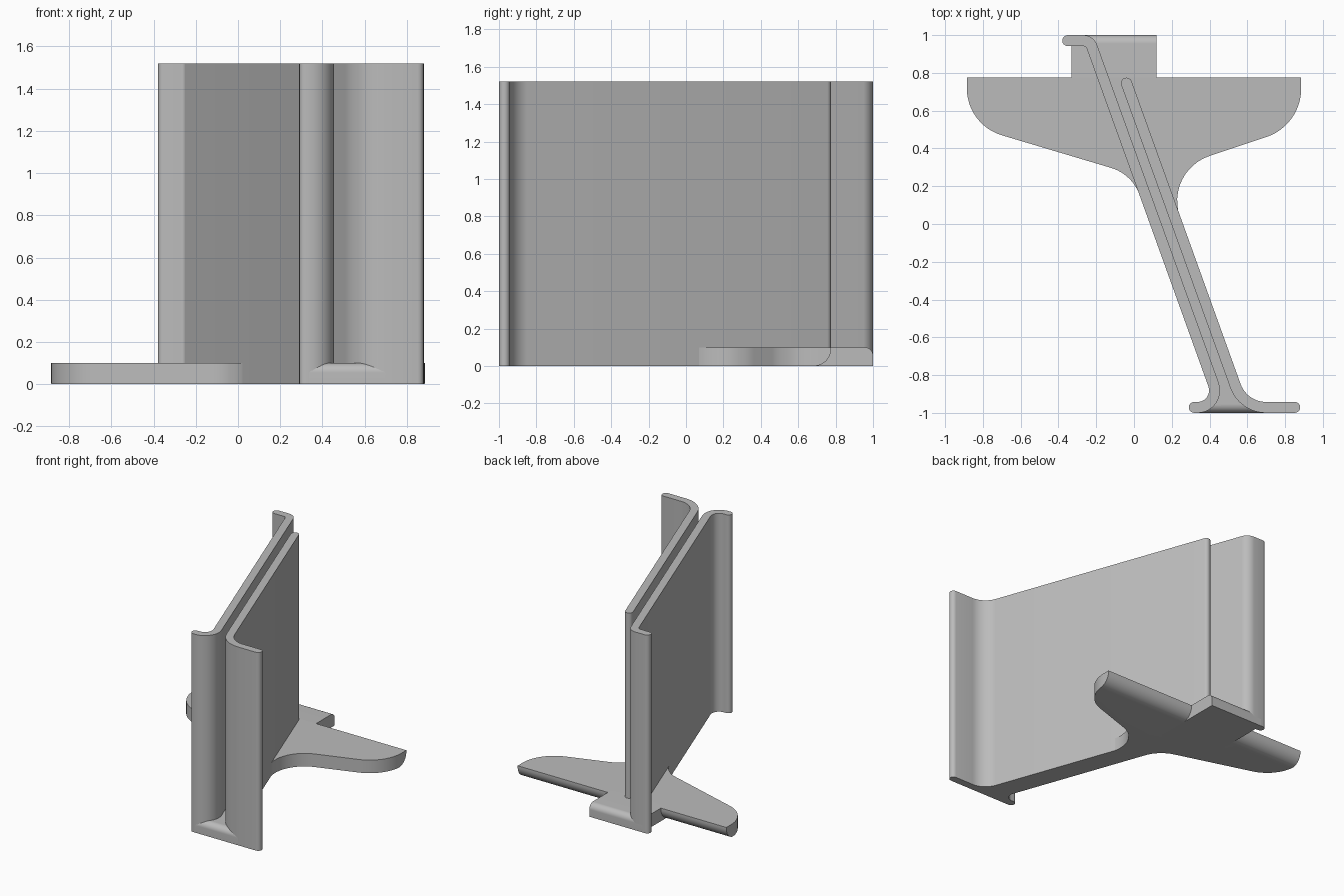
import bpy, bmesh, math
from mathutils import Vector

if "Cube" in bpy.data.objects:
    bpy.data.objects.remove(bpy.data.objects["Cube"])

HEIGHT, PLATE, HALF = 1.52, 0.10, 0.029   # wall height, base thickness, half wall thickness
SLOPE = -0.36                             # sideways lean of the walls in plan

grey = bpy.data.materials.new("plain_grey")
grey.use_nodes = True
grey.diffuse_color = (0.5, 0.5, 0.5, 1)
grey.node_tree.nodes["Principled BSDF"].inputs["Base Color"].default_value = (0.5, 0.5, 0.5, 1)


def fillet(corners, steps=12):
    """Path from (x, y) or (x, y, radius) corners, with the radii rounded."""
    pts = [Vector(c[:2]) for c in corners]
    path = []
    for i, c in enumerate(corners):
        p = pts[i]
        if len(c) < 3:
            path.append(p)
            continue
        a = (pts[i - 1] - p).normalized()
        b = (pts[(i + 1) % len(pts)] - p).normalized()
        half = a.angle(b) / 2
        start = p + a * c[2] / math.tan(half)
        centre = p + (a + b).normalized() * c[2] / math.sin(half)
        arm = start - centre
        turn = math.pi - 2 * half
        side = 1 if a.x * b.y - a.y * b.x < 0 else -1
        for k in range(steps + 1):
            t = side * turn * k / steps
            path.append(centre + Vector((arm.x * math.cos(t) - arm.y * math.sin(t),
                                         arm.x * math.sin(t) + arm.y * math.cos(t))))
    return path


def strip(path, steps=8):
    """Constant-thickness outline around a path, with round ends."""
    n = len(path)
    tangents = [(path[min(i + 1, n - 1)] - path[max(i - 1, 0)]).normalized() for i in range(n)]
    normals = [Vector((-t.y, t.x)) * HALF for t in tangents]

    def cap(p, nrm, t):
        return [p + nrm * math.cos(math.pi * k / steps) + t * HALF * math.sin(math.pi * k / steps)
                for k in range(1, steps)]
    left = [p + m for p, m in zip(path, normals)]
    right = [p - m for p, m in zip(path, normals)]
    return (left + cap(path[-1], normals[-1], tangents[-1]) + right[::-1]
            + cap(path[0], -normals[0], -tangents[0]))


def prism(name, outline, low, high, along_x=False):
    """Extrude a plan outline upwards, or a (y, z) profile along x."""
    bm = bmesh.new()
    place = (lambda p: (low, p.x, p.y)) if along_x else (lambda p: (p.x, p.y, low))
    face = bm.faces.new([bm.verts.new(place(p)) for p in outline])
    new = bmesh.ops.extrude_face_region(bm, geom=[face])["geom"]
    rise = Vector((high - low, 0, 0)) if along_x else Vector((0, 0, high - low))
    bmesh.ops.translate(bm, vec=rise, verts=[g for g in new if isinstance(g, bmesh.types.BMVert)])
    bmesh.ops.recalc_face_normals(bm, faces=bm.faces)
    mesh = bpy.data.meshes.new(name)
    bm.to_mesh(mesh)
    bm.free()
    mesh.materials.append(grey)
    ob = bpy.data.objects.new(name, mesh)
    bpy.context.collection.objects.link(ob)
    return ob


def trim(ob, profile):
    """Keep only what lies inside a side profile."""
    cutter = prism("profile_cutter", profile, -1.5, 1.5, along_x=True)
    cutter.hide_render = True
    mod = ob.modifiers.new("trim", "BOOLEAN")
    mod.operation, mod.solver, mod.object = "INTERSECT", "EXACT", cutter
    bpy.context.view_layer.update()
    result = bpy.data.meshes.new_from_object(
        ob.evaluated_get(bpy.context.evaluated_depsgraph_get()))
    ob.modifiers.clear()
    ob.data = result
    bpy.data.objects.remove(cutter)


def lean(offset, y):
    """Plan point on a line parallel to the walls."""
    return (0.085 + offset + SLOPE * y, y)


# Two leaning sheet walls with flared flanges
IN_L, IN_R, OUT_R, FLANGE = 0.03, 0.1435, 0.172, 0.971
left_path = fillet([(-0.351, FLANGE), (*lean(IN_L, FLANGE), 0.05),
                    (*lean(IN_L, -FLANGE), 0.09), (0.319, -FLANGE)])
right_path = fillet([lean(IN_R, 0.746), (*lean(IN_R, -FLANGE), 0.172), (0.851, -FLANGE)])
parts = [prism("hooked_wall", strip(left_path), 0, HEIGHT),
         prism("flared_wall", strip(right_path), 0, HEIGHT)]

# Base strip filling the slot between the walls, rounded at its front top edge
left_edge = [lean(IN_L, 0.4)] + [p for p in left_path if p.y < 0][:-1]
right_edge = [lean(IN_R, 0.4)] + [p for p in right_path if p.y < 0][:-1]
left_edge = [Vector(p) for p in left_edge]
right_edge = [Vector(p) for p in right_edge]
front = [Vector((left_edge[-1].x, -1.05)), Vector((right_edge[-1].x, -1.05))]
spine = prism("base_spine", left_edge + front + right_edge[::-1], -0.05, 0.2)
trim(spine, fillet([(-1, 0), (0.6, 0), (0.6, PLATE), (-1, PLATE, 0.045)]))

# Wings with swept tips, rounded under the back edge
wings = prism("base_wings", fillet([
    (-0.885, 0.85), (-0.885, 0.525, 0.26), (-0.01, 0.264, 0.23), lean(0, 0),
    lean(OUT_R, 0), (0.1565, 0.279, 0.25), (0.885, 0.522, 0.27), (0.885, 0.85)]), -0.05, 0.2)
trim(wings, fillet([(-0.2, 0), (0.775, 0, 0.09), (0.775, PLATE), (-0.2, PLATE)]))

# Square tail, rounded at its back top edge
tail = prism("base_tail", fillet([(0.45, 0), (1, 0), (1, PLATE, 0.045), (0.45, PLATE)]),
             -0.33, 0.12, along_x=True)
parts += [spine, wings, tail]

# Smooth curves, crisp edges
bpy.ops.object.select_all(action="DESELECT")
for ob in parts:
    ob.select_set(True)
bpy.context.view_layer.objects.active = parts[0]
bpy.ops.object.shade_smooth_by_angle(angle=math.radians(30))
